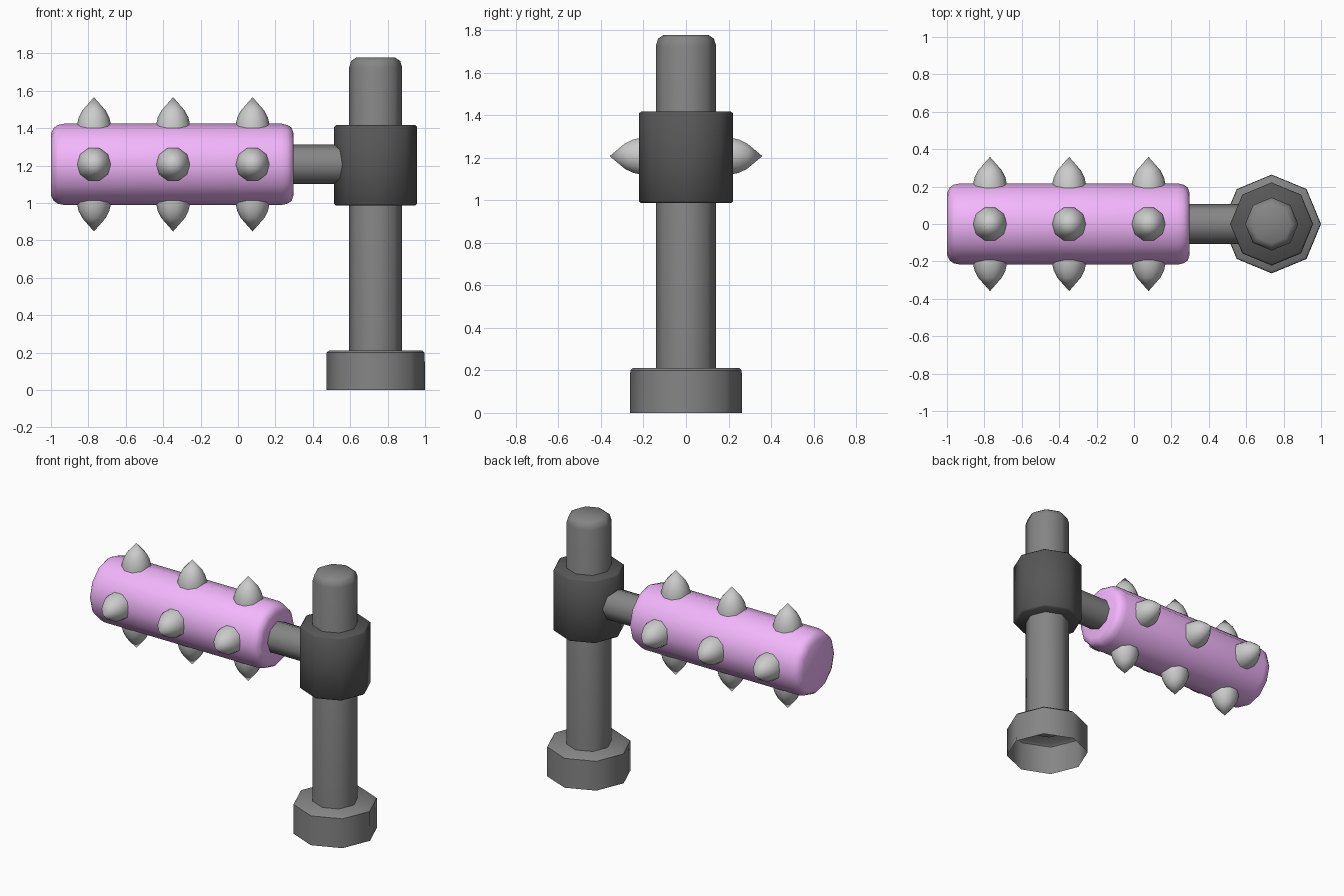
import bpy, bmesh
from math import cos, sin, pi, radians
from mathutils import Vector

if "Cube" in bpy.data.objects:
    bpy.data.objects.remove(bpy.data.objects["Cube"])


def material(name, r, g, b):
    mat = bpy.data.materials.new(name)
    mat.diffuse_color = (r, g, b, 1)
    mat.use_nodes = True
    mat.node_tree.nodes["Principled BSDF"].inputs["Base Color"].default_value = mat.diffuse_color
    return mat


def turned(name, profile, sides, origin, axis=(0, 0, 1), angle=50, cap_start=True, mat=None):
    """Revolve (radius, height) points around an axis starting at origin."""
    bm = bmesh.new()
    rot = Vector(axis).to_track_quat('Z', 'Y')
    rings = []
    for r, h in profile:
        steps = sides if r > 0 else 1
        rings.append([bm.verts.new(rot @ Vector((r * cos(2 * pi * i / sides),
                                                 r * sin(2 * pi * i / sides), h)))
                      for i in range(steps)])
    for a, b in zip(rings, rings[1:]):
        for i in range(sides):
            j = (i + 1) % sides
            ring = (a[i], a[j], b[0]) if len(b) == 1 else (a[i], a[j], b[j], b[i])
            bm.faces.new(ring).smooth = True
    # Flat end caps
    if cap_start:
        bm.faces.new(rings[0][::-1])
    if len(rings[-1]) > 1:
        bm.faces.new(rings[-1])
    mesh = bpy.data.meshes.new(name)
    bm.to_mesh(mesh)
    bm.free()
    mesh.set_sharp_from_angle(angle=radians(angle))
    if mat:
        mesh.materials.append(mat)
    ob = bpy.data.objects.new(name, mesh)
    ob.location = origin
    bpy.context.collection.objects.link(ob)
    return ob


pink = material("pink", 0.9, 0.47, 0.98)
steel = material("dark_grey", 0.235, 0.235, 0.235)
iron = material("darker_grey", 0.095, 0.095, 0.095)

POST_X, ARM_Z = 0.736, 1.207

# Octagonal foot, hollow underneath
turned("foot", [(0.264, 0), (0.262, 0.2), (0.248, 0.212)], 8,
       (POST_X, 0, 0), angle=46, cap_start=False, mat=steel)

# Upright post with a rounded top
turned("post", [(0.142, 0.205), (0.142, 1.725), (0.131, 1.76), (0.105, 1.777)], 8,
       (POST_X, 0, 0), mat=steel)

# Collar clamped round the post
turned("collar", [(0.211, 0.986), (0.222, 0.996), (0.222, 1.407), (0.211, 1.417)], 8,
       (POST_X, 0, 0), angle=46, mat=iron)

# Side arm from roller to collar
turned("arm", [(0.106, 0.25), (0.106, 0.62)], 8, (0, 0, ARM_Z), (1, 0, 0), mat=steel)

# Roller with rounded ends
turned("roller", [(0.165, -1.0), (0.195, -0.985), (0.21, -0.965), (0.217, -0.93),
                  (0.217, 0.235), (0.21, 0.265), (0.195, 0.287), (0.165, 0.297)], 12,
       (0, 0, ARM_Z), (1, 0, 0), mat=pink)

# Three rows of four spikes
for x in (-0.77, -0.347, 0.078):
    for d in ((0, 0, 1), (0, 0, -1), (0, 1, 0), (0, -1, 0)):
        turned("spike", [(0.094, 0.17), (0.091, 0.21), (0.082, 0.25),
                         (0.063, 0.287), (0, 0.359)], 10, (x, 0, ARM_Z), d)
